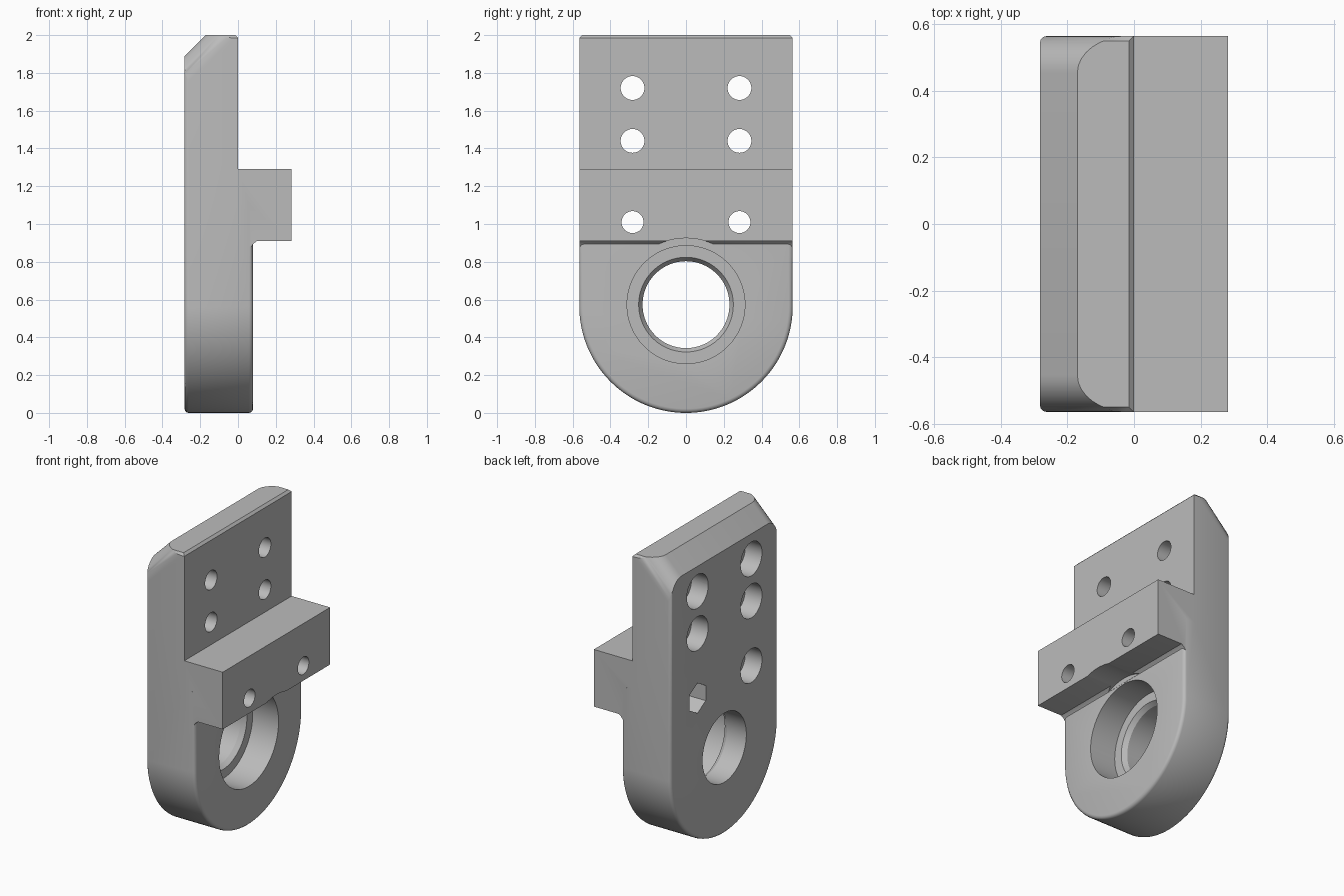
import bpy, bmesh, math

if "Cube" in bpy.data.objects:
    bpy.data.objects.remove(bpy.data.objects["Cube"], do_unlink=True)

GREY = (0.5, 0.5, 0.5, 1)
mat = bpy.data.materials.new("machined grey")
mat.use_nodes = True
mat.diffuse_color = GREY
mat.node_tree.nodes["Principled BSDF"].inputs["Base Color"].default_value = GREY

HALF = 0.565       # half width and foot radius
BORE_Z = 0.573     # height of the main bore


def prism(name, loops, axis, bevel=None):
    """Solid through two matching loops, each (position along axis, points)."""
    bm = bmesh.new()
    rings = []
    for d, pts in loops:
        rings.append([bm.verts.new((d, u, v) if axis == "x" else (u, d, v)) for u, v in pts])
    a, b = rings
    bm.faces.new(a)
    bm.faces.new(b[::-1])
    n = len(a)
    for i in range(n):
        j = (i + 1) % n
        bm.faces.new((a[i], b[i], b[j], a[j]))
    bmesh.ops.recalc_face_normals(bm, faces=bm.faces)
    if bevel:
        width, segments, rule = bevel
        edges = [e for e in bm.edges if rule(e)]
        bmesh.ops.bevel(bm, geom=edges, offset=width, offset_type="OFFSET",
                        segments=segments, profile=0.5, affect="EDGES")
    mesh = bpy.data.meshes.new(name)
    bm.to_mesh(mesh)
    bm.free()
    mesh.materials.append(mat)
    ob = bpy.data.objects.new(name, mesh)
    bpy.context.collection.objects.link(ob)
    return ob


def ring(y, z, r, n=48):
    return [(y + r * math.sin(math.tau * i / n), z + r * math.cos(math.tau * i / n))
            for i in range(n)]


def cylinder(name, y, z, x0, x1, r0, r1=None, n=48):
    return prism(name, [(x0, ring(y, z, r0, n)), (x1, ring(y, z, r1 or r0, n))], "x")


def combine(target, tool, operation):
    tool.hide_render = True
    mod = target.modifiers.new(operation.lower(), "BOOLEAN")
    mod.operation, mod.object, mod.solver = operation, tool, "EXACT"
    bpy.context.view_layer.objects.active = target
    bpy.ops.object.modifier_apply(modifier=mod.name)
    bpy.data.objects.remove(tool, do_unlink=True)


# Main plate: round foot, square top, softened rims
foot = [(HALF * math.cos(math.pi * (1 + i / 64)), HALF + HALF * math.sin(math.pi * (1 + i / 64)))
        for i in range(65)]
c = 0.015
outline = foot + [(HALF, 2 - c), (HALF - c, 2), (c - HALF, 2), (-HALF, 2 - c)]
body = prism("bracket_body", [(-0.283, outline), (0.08, outline)], "x",
             (0.022, 3, lambda e: abs(e.verts[0].co.x - e.verts[1].co.x) < 1e-5))

# Side profile: stepped back upper face, sloped top with rounded ends
profile = [(-0.4, -0.1), (0.2, -0.1), (0.2, 1.1), (0, 1.1), (0, 1.985),
           (-0.0925, 2.0775), (-0.4, 1.77)]


def slope_end(e):
    p, q = (v.co for v in e.verts)
    return abs(p.y - q.y) < 1e-5 and abs((p - q).x - (p - q).z) < 1e-4


w = HALF - 0.0002
envelope = prism("profile_envelope", [(-w, profile), (w, profile)], "y", (0.11, 8, slope_end))
combine(body, envelope, "INTERSECT")

# Cross ledge with a small fillet below and clearance above the bore
shelf = [(-0.1, 0.88), (0.07, 0.88), (0.083, 0.897), (0.1, 0.91), (0.283, 0.91),
         (0.283, 1.29), (-0.1, 1.29)]
w = HALF - 0.0005
ledge = prism("cross_ledge", [(-w, shelf), (w, shelf)], "y")
combine(ledge, cylinder("clearance", 0, BORE_Z, 0.0805, 0.4, 0.352, n=96), "DIFFERENCE")
combine(body, ledge, "UNION")

# Main bore: wide pocket, tapered shoulder, narrow exit
for x0, x1, r0, r1 in ((-0.11, 0.2, 0.312, 0.312), (-0.14, -0.105, 0.23, 0.254),
                       (-0.4, 0.0, 0.23, 0.23)):
    combine(body, cylinder("bore", 0, BORE_Z, x0, x1, r0, r1, 96), "DIFFERENCE")

# Screw holes with recesses at the back; one recess is hexagonal
for z, r in ((1.72, 0.063), (1.44, 0.063), (1.01, 0.058)):
    for y in (-0.283, 0.283):
        hexagonal = y > 0 and z < 1.2
        combine(body, cylinder("screw_hole", y, z, -0.4, 0.4, r), "DIFFERENCE")
        recess = cylinder("recess", y, z, -0.4, -0.16, 0.1 if hexagonal else 0.112,
                          n=6 if hexagonal else 48)
        combine(body, recess, "DIFFERENCE")

bpy.ops.object.select_all(action="DESELECT")
body.select_set(True)
bpy.context.view_layer.objects.active = body
bpy.ops.object.shade_smooth_by_angle(angle=math.radians(32))
